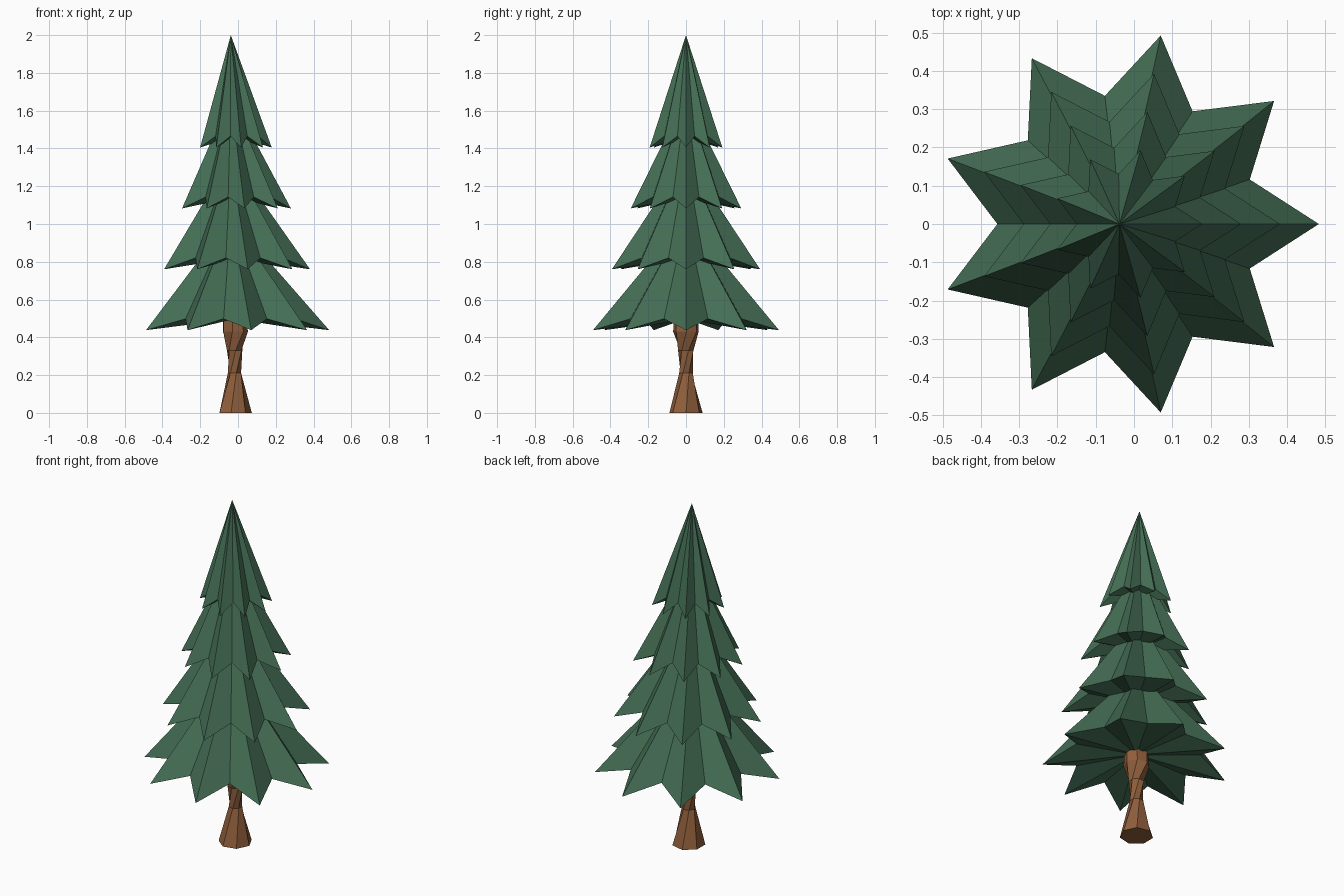
import bpy, bmesh, math

if "Cube" in bpy.data.objects:
    bpy.data.objects.remove(bpy.data.objects["Cube"])

CX = -0.017        # axis of trunk and branch stars
APEX_X = -0.038    # peaks lean slightly to the left


def material(name, color):
    m = bpy.data.materials.new(name)
    m.diffuse_color = (*color, 1)
    m.use_nodes = True
    m.node_tree.nodes["Principled BSDF"].inputs["Base Color"].default_value = m.diffuse_color
    return m


def finish(name, bm, mat):
    bmesh.ops.recalc_face_normals(bm, faces=bm.faces)
    mesh = bpy.data.meshes.new(name)
    bm.to_mesh(mesh)
    bm.free()
    mesh.materials.append(mat)
    ob = bpy.data.objects.new(name, mesh)
    bpy.context.collection.objects.link(ob)
    return ob


def ring(bm, n, radius, z, turn=0.0):
    return [bm.verts.new((CX + radius * math.cos(turn + math.tau * i / n),
                          radius * math.sin(turn + math.tau * i / n), z))
            for i in range(n)]


green = material("needle green", (0.058, 0.155, 0.09))
brown = material("bark brown", (0.28, 0.115, 0.045))

# Branch tiers: nine-pointed star cones with drooping tips
POINTS = 9
for k in range(4):
    bm = bmesh.new()
    z = 0.438 + 0.3223 * k
    radius = 0.5 - 0.1015 * k
    tips = ring(bm, POINTS, radius, z)
    valleys = ring(bm, POINTS, radius * 0.68, z + 0.06, math.pi / POINTS)
    rim = [v for pair in zip(tips, valleys) for v in pair]
    peak = bm.verts.new((APEX_X, 0, z + 0.595))
    under = bm.verts.new((CX, 0, z + 0.06))
    for a, b in zip(rim, rim[1:] + rim[:1]):
        bm.faces.new((a, b, peak))
        bm.faces.new((b, a, under))
    finish(f"branch_tier_{k + 1}", bm, green)

# Twisted trunk: height, radius, turn in degrees
SIDES = 7
bm = bmesh.new()
rings = [ring(bm, SIDES, r, z, math.radians(t)) for z, r, t in
         [(0, 0.09, 0), (0.21, 0.037, 25), (0.33, 0.042, 70),
          (0.43, 0.069, 105), (0.52, 0.066, 105)]]
for lo, hi in zip(rings, rings[1:]):
    for i in range(SIDES):
        j = (i + 1) % SIDES
        bm.faces.new((lo[i], lo[j], hi[j], hi[i]))
bm.faces.new(rings[0][::-1])
bm.faces.new(rings[-1])
finish("trunk", bm, brown)
